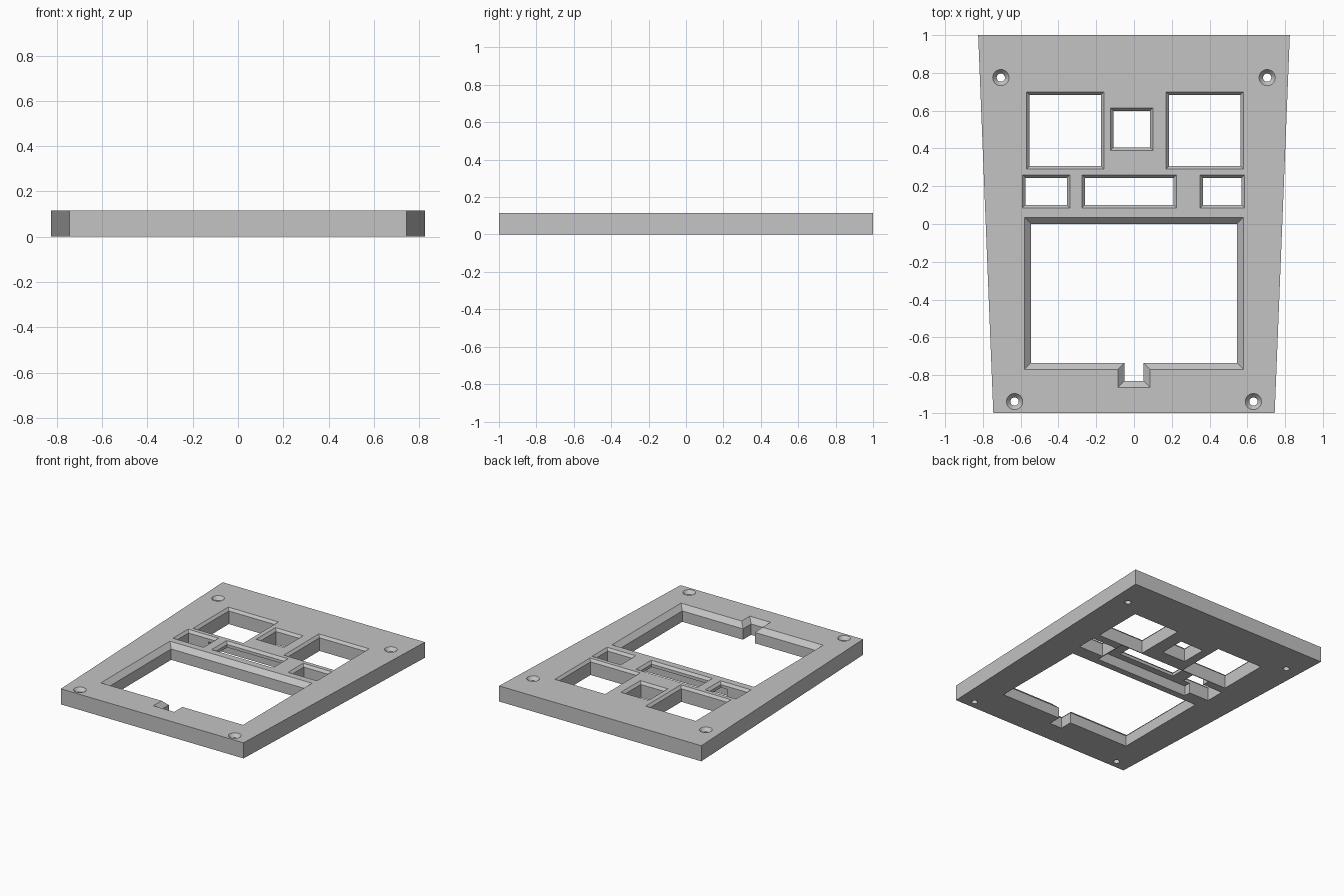
import bpy, bmesh, math
from mathutils import Vector

if "Cube" in bpy.data.objects:
    bpy.data.objects.remove(bpy.data.objects["Cube"], do_unlink=True)

T = 0.115  # plate thickness

grey = bpy.data.materials.new("plain grey")
grey.use_nodes = True
grey.diffuse_color = (0.55, 0.55, 0.55, 1)
grey.node_tree.nodes["Principled BSDF"].inputs["Base Color"].default_value = grey.diffuse_color


def rect(x0, x1, y0, y1):
    return [Vector(p) for p in ((x0, y0), (x1, y0), (x1, y1), (x0, y1))]


def circle(x, y, r, n=32):
    return [Vector((x + r * math.cos(math.tau * i / n), y + r * math.sin(math.tau * i / n)))
            for i in range(n)]


def inset(pts, d):
    """Move every edge of a counter-clockwise outline inward by d."""
    out = []
    for i, p in enumerate(pts):
        a = (p - pts[i - 1]).normalized()
        b = (pts[(i + 1) % len(pts)] - p).normalized()
        na, nb = Vector((-a.y, a.x)), Vector((-b.y, b.x))
        out.append(p + (na + nb) * d / (1 + na.dot(nb)))
    return out


def loft(bm, layers):
    """Closed solid through a stack of (outline, height) layers."""
    loops = [[bm.verts.new((p.x, p.y, z)) for p in pts] for pts, z in layers]
    n = len(loops[0])
    for lo, hi in zip(loops, loops[1:]):
        for i in range(n):
            j = (i + 1) % n
            bm.faces.new((lo[i], lo[j], hi[j], hi[i]))
    bm.faces.new(loops[0][::-1])
    bm.faces.new(loops[-1])


def opening(bm, pts, width, depth):
    """Through cut with a chamfered upper rim."""
    small = inset(pts, width)
    loft(bm, [(small, -0.05), (small, T - depth), (pts, T), (pts, T + 0.05)])


def make_object(name, bm):
    mesh = bpy.data.meshes.new(name)
    bm.to_mesh(mesh)
    bm.free()
    ob = bpy.data.objects.new(name, mesh)
    bpy.context.collection.objects.link(ob)
    mesh.materials.append(grey)
    return ob


# tapered panel
bm = bmesh.new()
outline = [Vector(p) for p in ((-0.745, -1), (0.745, -1), (0.825, 1), (-0.825, 1))]
loft(bm, [(outline, 0), (outline, T)])
panel = make_object("panel_plate", bm)

# windows and slots
cuts = bmesh.new()
for r in ((-0.57, -0.16, 0.29, 0.70), (0.17, 0.58, 0.29, 0.70), (-0.125, 0.10, 0.39, 0.615),
          (-0.59, -0.34, 0.085, 0.26), (-0.275, 0.225, 0.085, 0.26), (0.35, 0.585, 0.085, 0.26)):
    opening(cuts, rect(*r), 0.016, 0.018)

# large opening with a notch in its front edge
large = [Vector(p) for p in ((-0.58, -0.77), (-0.085, -0.77), (-0.085, -0.865), (0.085, -0.865),
                             (0.085, -0.77), (0.58, -0.77), (0.58, 0.035), (-0.58, 0.035))]
opening(cuts, large, 0.035, 0.035)

# countersunk screw holes
for side in (-1, 1):
    for x, y in ((0.705, 0.775), (0.632, -0.94)):
        opening(cuts, circle(side * x, y, 0.043), 0.021, 0.025)

# shallow pocket on the underside behind the middle slot
pocket = bmesh.new()
recess = rect(-0.41, 0.36, 0.05, 0.30)
loft(pocket, [(recess, -0.05), (recess, 0.075)])

for name, shape in (("opening_cutter", cuts), ("pocket_cutter", pocket)):
    cutter = make_object(name, shape)
    cutter.hide_render = True
    mod = panel.modifiers.new(name, "BOOLEAN")
    mod.operation = "DIFFERENCE"
    mod.solver = "EXACT"
    mod.object = cutter
    bpy.context.view_layer.objects.active = panel
    bpy.ops.object.modifier_apply(modifier=mod.name)
    bpy.data.objects.remove(cutter, do_unlink=True)
